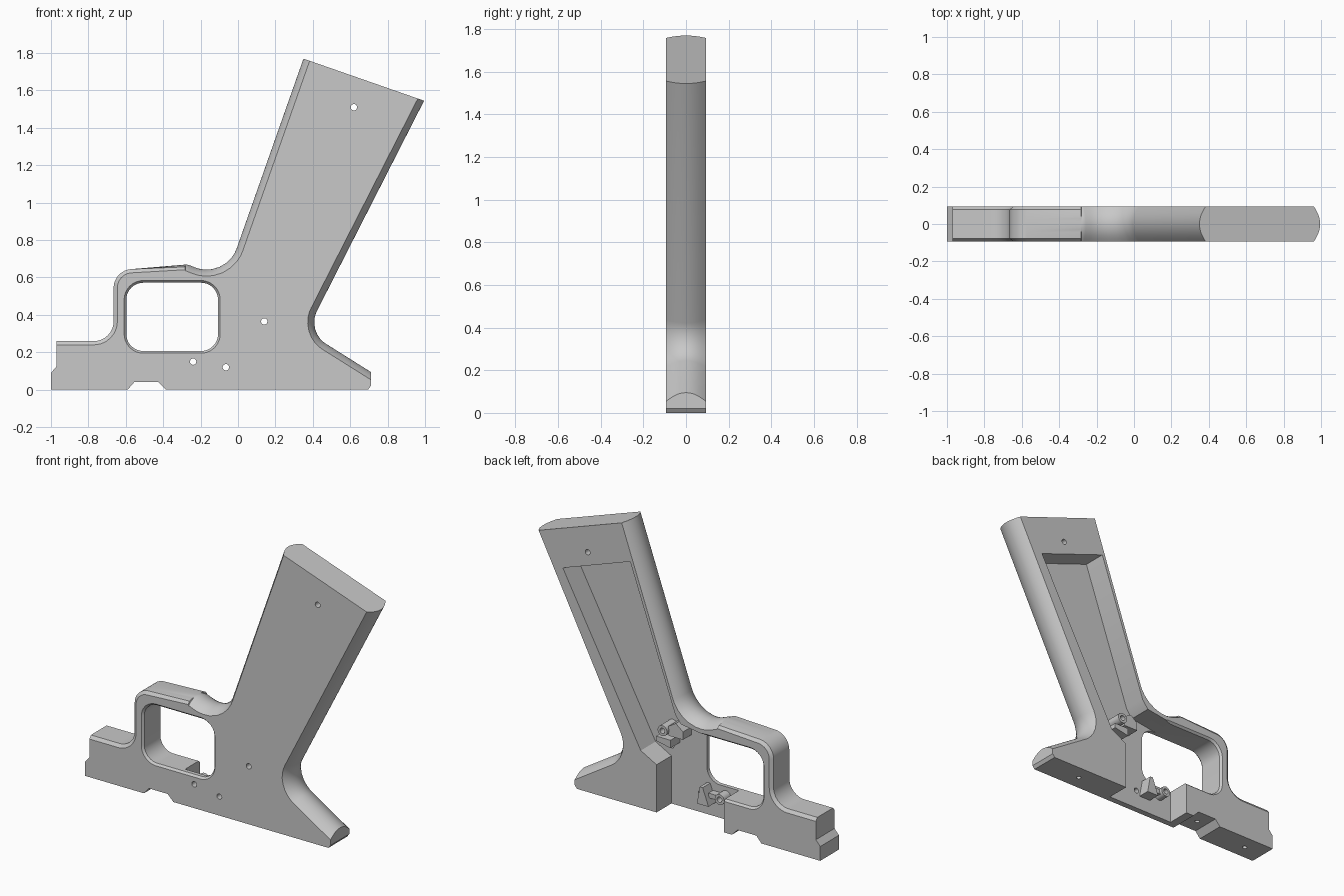
import bpy, bmesh, math
from mathutils import Vector

if "Cube" in bpy.data.objects:
    bpy.data.objects.remove(bpy.data.objects["Cube"])

HALF = 0.093      # half of the frame's thickness
FLOOR = -0.055    # depth of the internal recess

grey = bpy.data.materials.new("matte grey")
grey.use_nodes = True
grey.diffuse_color = (0.58, 0.58, 0.58, 1)
grey.node_tree.nodes["Principled BSDF"].inputs["Base Color"].default_value = (0.58, 0.58, 0.58, 1)

# edge treatments: how far an outline edge is drawn in at a given y
STYLES = {
    "flat": lambda y: 0.0,
    "round": lambda y: 0.035 * (y / HALF) ** 2,
    "bevel": lambda y: max(0.0, abs(y) - 0.078) * 1.33,
    "flare": lambda y: -max(0.0, abs(y) - 0.08) * 0.9,
}


def outline(corners, steps=8):
    """Fillet (x, z, radius, style of next edge) corners of a clockwise outline."""
    pts = []
    for i, (x, z, r, style) in enumerate(corners):
        p = Vector((x, z))
        if r == 0:
            pts.append((p, style))
            continue
        a = (Vector(corners[i - 1][:2]) - p).normalized()
        b = (Vector(corners[(i + 1) % len(corners)][:2]) - p).normalized()
        half = a.angle(b) / 2
        centre = p + (a + b).normalized() * (r / math.sin(half))
        start = (p + a * (r / math.tan(half)) - centre).normalized()
        end = (p + b * (r / math.tan(half)) - centre).normalized()
        for k in range(steps + 1):
            spoke = (start * (steps - k) + end * k).normalized()
            pts.append((centre + spoke * r, style))
    return pts


def inset(pts, y):
    """Move every outline edge inwards by its own style at depth y."""
    ring = []
    for i, (p, style) in enumerate(pts):
        q, prev_style = pts[i - 1]
        d1 = (p - q).normalized()
        d2 = (pts[(i + 1) % len(pts)][0] - p).normalized()
        n1, n2 = Vector((d1.y, -d1.x)), Vector((d2.y, -d2.x))
        o1, o2 = STYLES[prev_style](y), STYLES[style](y)
        if n1.dot(n2) > 0.85:
            ring.append(p + (n1 + n2).normalized() * (o1 + o2) / 2)
        else:
            det = n1.x * n2.y - n1.y * n2.x
            ring.append(p + Vector((o1 * n2.y - o2 * n1.y, n1.x * o2 - n2.x * o1)) / det)
    return ring


def finish(name, bm):
    bmesh.ops.recalc_face_normals(bm, faces=bm.faces)
    mesh = bpy.data.meshes.new(name)
    bm.to_mesh(mesh)
    bm.free()
    mesh.materials.append(grey)
    ob = bpy.data.objects.new(name, mesh)
    bpy.context.collection.objects.link(ob)
    return ob


def loft(name, pts, levels):
    bm = bmesh.new()
    rings = [[bm.verts.new((v.x, y, v.y)) for v in inset(pts, y)] for y in levels]
    for r, s in zip(rings, rings[1:]):
        for i in range(len(r)):
            bm.faces.new((r[i - 1], r[i], s[i], s[i - 1]))
    bm.faces.new(rings[0])
    bm.faces.new(rings[-1])
    return finish(name, bm)


def prism(name, points, y0, y1):
    return loft(name, [(Vector(p), "flat") for p in points], (y0, y1))


def disc(x, z, r, n=20):
    return [(x + r * math.sin(math.tau * k / n), z + r * math.cos(math.tau * k / n)) for k in range(n)]


def activate(ob):
    bpy.ops.object.select_all(action='DESELECT')
    ob.select_set(True)
    bpy.context.view_layer.objects.active = ob


def cut(ob, cutter):
    mod = ob.modifiers.new("cut", 'BOOLEAN')
    mod.operation, mod.solver, mod.object = 'DIFFERENCE', 'EXACT', cutter
    activate(ob)
    bpy.ops.object.modifier_apply(modifier=mod.name)
    bpy.data.objects.remove(cutter)


# main body: nose, guard, grip and tail in one outline
body = outline([
    (-1, 0, 0, "flat"), (-1, 0.09, 0, "flat"), (-0.97, 0.125, 0, "flat"),
    (-0.97, 0.26, 0, "bevel"), (-0.665, 0.26, 0.105, "bevel"),
    (-0.665, 0.637, 0.1, "bevel"), (-0.27, 0.67, 0.06, "round"),
    (-0.066, 0.588, 0.17, "round"), (0.35, 1.77, 0, "flat"),
    (0.995, 1.545, 0, "round"), (0.366, 0.311, 0.136, "round"),
    (0.71, 0.095, 0, "flat"), (0.71, 0.02, 0, "flat"), (0.695, 0, 0, "flat"),
    (-0.385, 0, 0, "flat"), (-0.425, 0.04, 0, "flat"),
    (-0.555, 0.04, 0, "flat"), (-0.59, 0, 0, "flat")])
side = [0.015, 0.03, 0.045, 0.06, 0.078, HALF]
frame = loft("frame", body, [-y for y in reversed(side)] + [0] + side)

# finger opening with flared rims
l, r, b, t = -0.597, -0.107, 0.207, 0.572
opening = outline([(x, z, 0.09, "flare") for x, z in ((l, b), (l, t), (r, t), (r, b))])
cut(frame, loft("opening_cutter", opening, (-0.1, -HALF, -0.08, 0.08, HALF, 0.1)))

# hollow in the grip and lower body, open at the back
hollow = [(0.14, -0.1), (-0.33, -0.1), (-0.33, 0.4), (-0.23, 0.57), (-0.03, 0.6),
          (0.01, 0.65), (0.324, 1.53), (0.793, 1.365), (0.25, 0.36), (0.14, 0.3)]
cut(frame, prism("hollow_cutter", hollow, FLOOR, 0.2))

# pin holes through the side
PINS = [(0.62, 1.51), (0.14, 0.365), (-0.24, 0.15), (-0.065, 0.12)]
for x, z in PINS:
    cut(frame, prism("pin_cutter", disc(x, z, 0.017), -0.2, 0.2))

# blind screw holes underneath
for x in (0.43, -0.49, -0.86):
    bm = bmesh.new()
    bmesh.ops.create_cone(bm, cap_ends=True, segments=16, radius1=0.014, radius2=0.014, depth=0.16)
    bmesh.ops.translate(bm, verts=bm.verts, vec=(x, 0, 0))
    cut(frame, finish("screw_cutter", bm))


# hollow posts and ribs standing on the recess floor
def post(name, x, z, radius, top):
    ob = prism(name, disc(x, z, radius), FLOOR - 0.01, top)
    cut(ob, prism("bore_cutter", disc(x, z, 0.017), -0.2, 0.2))
    return ob


parts = [
    frame,
    post("upper_post", 0.13, 0.5, 0.033, 0.05),
    post("lower_post", -0.24, 0.15, 0.033, 0.01),
    prism("upper_rib", [(0.0, 0.47), (0.0, 0.52), (0.05, 0.56), (0.1, 0.53), (0.1, 0.47)], FLOOR - 0.01, 0.03),
    prism("upper_stop", [(0.08, 0.4), (0.08, 0.45), (0.18, 0.45), (0.18, 0.42)], FLOOR - 0.01, 0.04),
    prism("lower_rib", [(-0.17, 0.09), (-0.16, 0.12), (-0.13, 0.2), (-0.11, 0.2), (-0.09, 0.09)], FLOOR - 0.01, 0.02),
    prism("lower_web", [(-0.22, 0.13), (-0.22, 0.16), (-0.15, 0.16), (-0.15, 0.13)], FLOOR - 0.01, -0.01),
]
for ob in parts:
    activate(ob)
    bpy.ops.object.shade_smooth_by_angle(angle=math.radians(28))
